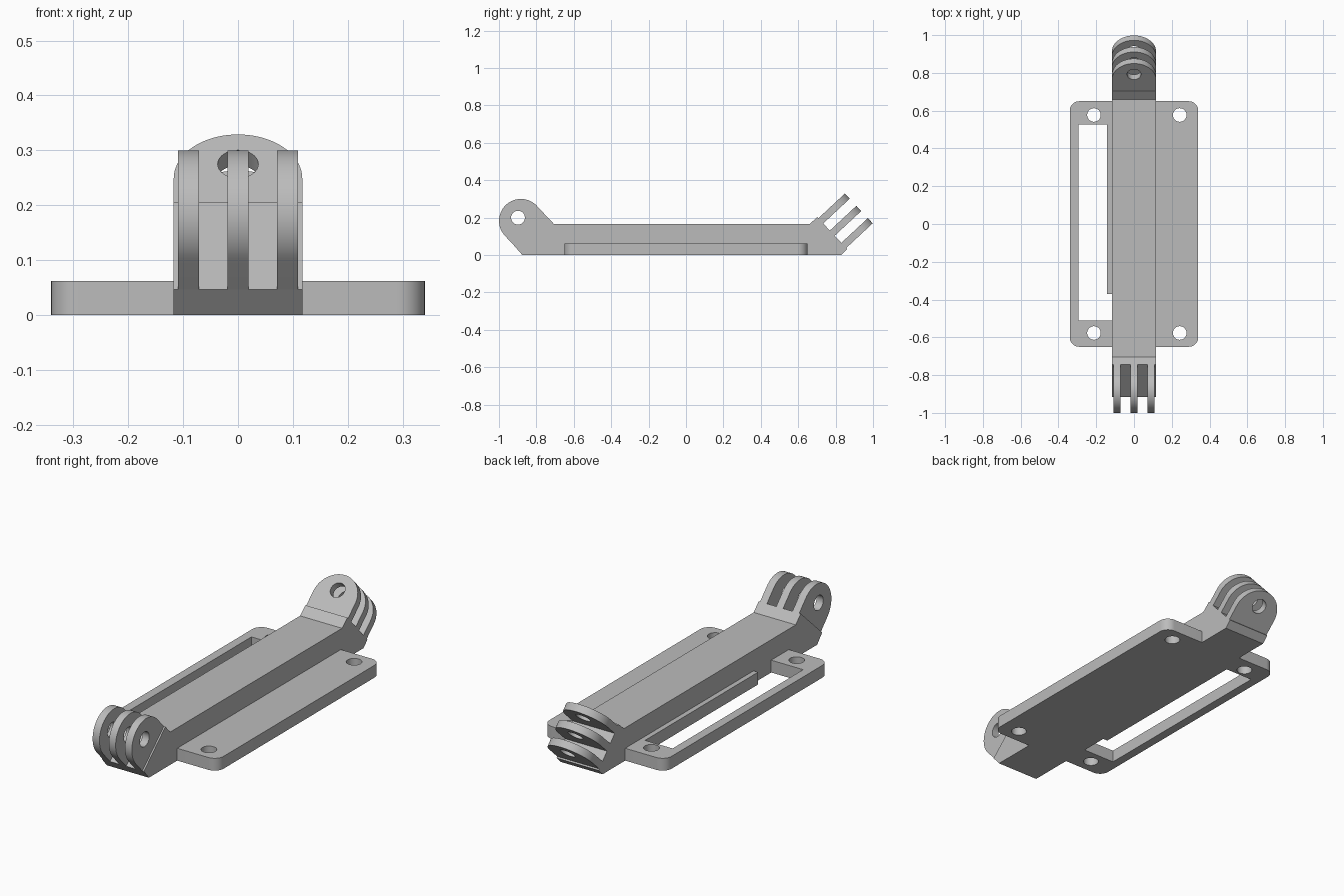
import bpy, bmesh
from math import sin, cos, pi, radians
from mathutils import Matrix, Vector

cube = bpy.data.objects.get("Cube")
if cube:
    bpy.data.objects.remove(cube, do_unlink=True)

grey = bpy.data.materials.new("plain grey")
grey.use_nodes = True
grey.diffuse_color = (0.5, 0.5, 0.5, 1)
grey.node_tree.nodes["Principled BSDF"].inputs["Base Color"].default_value = (0.5, 0.5, 0.5, 1)


def arc(cx, cy, r, start=0.0, end=2 * pi, steps=40):
    """Points on an arc, in order."""
    return [(cx + r * cos(start + (end - start) * i / steps),
             cy + r * sin(start + (end - start) * i / steps)) for i in range(steps + 1)]


def hole(cx, cy, r):
    return arc(cx, cy, r)[:-1]


def slab(name, outlines, thickness, centre, u, v):
    """Filled outline with holes in the u-v plane, thickened both ways about centre."""
    curve = bpy.data.curves.new(name, "CURVE")
    curve.dimensions = "2D"
    curve.fill_mode = "BOTH"
    curve.extrude = thickness / 2
    for points in outlines:
        spline = curve.splines.new("POLY")
        spline.points.add(len(points) - 1)
        for p, (a, b) in zip(spline.points, points):
            p.co = (a, b, 0, 1)
        spline.use_cyclic_u = True
    obj = bpy.data.objects.new(name, curve)
    bpy.context.collection.objects.link(obj)
    bpy.ops.object.select_all(action="DESELECT")
    obj.select_set(True)
    bpy.context.view_layer.objects.active = obj
    bpy.ops.object.convert(target="MESH")
    obj = bpy.context.view_layer.objects.active
    # Place the mesh and weld the caps to the walls
    u, v = Vector(u), Vector(v)
    frame = Matrix((u, v, u.cross(v))).transposed().to_4x4()
    frame.translation = centre
    bm = bmesh.new()
    bm.from_mesh(obj.data)
    bmesh.ops.transform(bm, matrix=frame, verts=bm.verts)
    bmesh.ops.remove_doubles(bm, verts=bm.verts, dist=0.0001)
    bmesh.ops.recalc_face_normals(bm, faces=bm.faces)
    bm.to_mesh(obj.data)
    bm.free()
    obj.data.materials.clear()
    obj.data.materials.append(grey)
    bpy.ops.object.shade_smooth_by_angle(angle=radians(30))
    return obj


X, Y, Z = Vector((1, 0, 0)), Vector((0, 1, 0)), Vector((0, 0, 1))
HALF = 0.117            # half width of the bar and its hinge ends
PITCH, PRONG = 0.09, 0.038

# Hinge ends: base centre and the direction the prongs point
tilt = radians(43)
front_base, front_dir = Vector((0, -0.83, 0.1265)), Vector((0, -sin(tilt), cos(tilt)))
back_base, back_dir = Vector((0, 0.782, 0.117)), Vector((0, cos(tilt), sin(tilt)))
front_side = front_dir.cross(X)
back_side = back_dir.cross(X)


def yz(p):
    return (p.y, p.z)


# Central bar with slanted hinge blocks
front_ends = sorted([yz(front_base + s * HALF * front_side) for s in (-1, 1)])
back_ends = sorted([yz(back_base + s * HALF * back_side) for s in (-1, 1)])
bar = [(-0.875, 0), (0.83, 0), back_ends[1], back_ends[0], (0.66, 0.165),
       (-0.705, 0.165), front_ends[1], front_ends[0]]
slab("central_bar", [bar], 2 * HALF, (0, 0, 0), Y, Z)


# Rounded prongs, three at each end
def prong_outline(hole_v):
    body = [(-HALF, -0.005), (HALF, -0.005)] + arc(0, 0.077, HALF, 0, pi)
    return [body, hole(0, hole_v, 0.037)]


for k, place in zip((-1, 0, 1), ("right", "middle", "left")):
    slab("front_prong_" + place, prong_outline(0.1), PRONG,
         front_base + X * PITCH * k, front_side, front_dir)
for k, place in zip((-1, 0, 1), ("lower", "middle", "upper")):
    slab("back_prong_" + place, prong_outline(0.115), PRONG,
         back_base + X.cross(back_dir) * PITCH * k, X, back_dir)

# Mounting plate with rounded corners, screw holes and a long window
W, L, R, T = 0.34, 0.65, 0.05, 0.062
plate = []
for i, (sx, sy) in enumerate([(1, 1), (-1, 1), (-1, -1), (1, -1)]):
    plate += arc(sx * (W - R), sy * (L - R), R, i * pi / 2, (i + 1) * pi / 2, 10)
screws = [hole(x, y, 0.036) for x in (-0.212, 0.242) for y in (-0.577, 0.577)]
window = [(-0.295, -0.51), (-0.11, -0.51), (-0.11, 0.528), (-0.295, 0.528)]
slab("mounting_plate", [plate, window] + screws, T, (0, 0, T / 2), X, Y)

# Narrow ledge beside the bar inside the window
ledge = [(-0.142, -0.37), (-0.11, -0.37), (-0.11, 0.535), (-0.142, 0.535)]
slab("side_ledge", [ledge], T, (0, 0, T / 2), X, Y)
